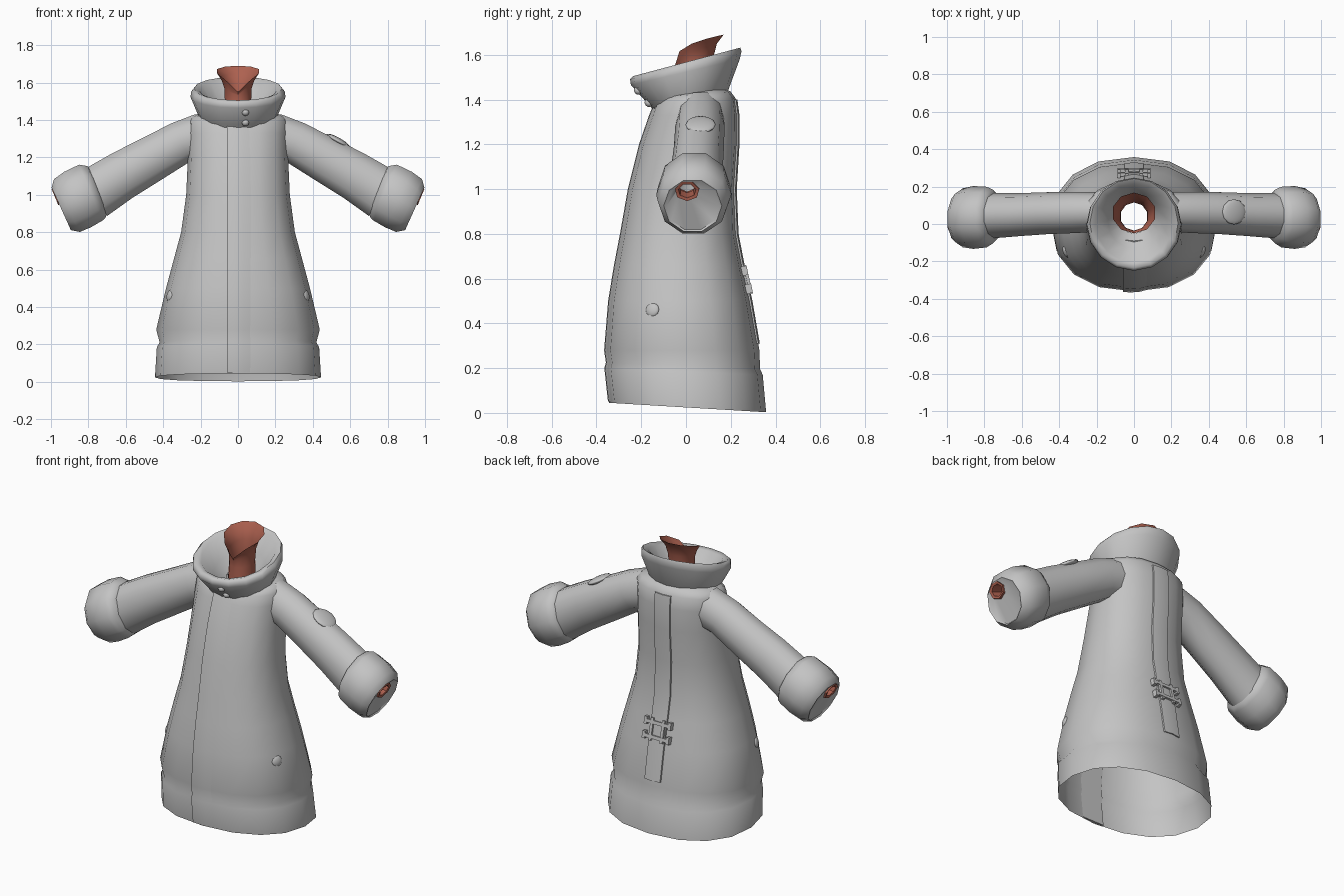
import bpy, bmesh, math
from mathutils import Vector

if "Cube" in bpy.data.objects:
    bpy.data.objects.remove(bpy.data.objects["Cube"])


def material(name, rgb):
    m = bpy.data.materials.new(name)
    m.diffuse_color = (*rgb, 1)
    m.use_nodes = True
    m.node_tree.nodes["Principled BSDF"].inputs["Base Color"].default_value = m.diffuse_color
    return m


GREY = material("coat_grey", (0.55, 0.55, 0.55))
SKIN = material("skin_red", (0.42, 0.12, 0.08))


def finish(name, bm, mat, angle=50):
    bmesh.ops.recalc_face_normals(bm, faces=bm.faces)
    me = bpy.data.meshes.new(name)
    bm.to_mesh(me)
    bm.free()
    ob = bpy.data.objects.new(name, me)
    bpy.context.collection.objects.link(ob)
    me.materials.append(mat)
    bpy.ops.object.select_all(action='DESELECT')
    ob.select_set(True)
    bpy.context.view_layer.objects.active = ob
    bpy.ops.object.shade_smooth_by_angle(angle=math.radians(angle))
    return ob


def loft(name, rings, mat, caps=False, angle=50):
    bm = bmesh.new()
    loops = [[bm.verts.new(p) for p in r] for r in rings]
    n = len(loops[0])
    for a, b in zip(loops, loops[1:]):
        for i in range(n):
            j = (i + 1) % n
            bm.faces.new((a[i], a[j], b[j], b[i]))
    if caps:
        bm.faces.new(loops[0])
        bm.faces.new(loops[-1])
    return finish(name, bm, mat, angle)


def spow(v, e):
    return math.copysign(abs(v) ** e, v)


def level_ring(zf, zb, yf, yb, rx, n=16, e=2.0, p=1.0):
    """Horizontal ring, tilted between a front and a back height."""
    pts = []
    for i in range(n):
        a = 2 * math.pi * i / n
        t = (1 - spow(math.cos(a), 2 / e)) / 2
        pts.append((rx * spow(math.sin(a), 2 / e),
                    yf + (yb - yf) * t, zf + (zb - zf) * t ** p))
    return pts


def sleeve_ring(s, top, bottom, cy, ry, n=10):
    """Ring across a sleeve, spanned by its top and bottom points in xz."""
    t, b = Vector((top[0], cy, top[1])), Vector((bottom[0], cy, bottom[1]))
    c, u = (t + b) / 2, (t - b) / 2
    pts = []
    for i in range(n):
        a = 2 * math.pi * (i + 0.5) / n
        q = c + u * math.cos(a) * 1.04 + Vector((0, ry * math.sin(a), 0))
        pts.append((s * q.x, q.y, q.z))
    return pts


def dome(name, loc, normal, size, mat=GREY):
    """Flattened ball whose thin axis follows the normal."""
    bm = bmesh.new()
    bmesh.ops.create_uvsphere(bm, u_segments=12, v_segments=8, radius=1)
    ob = finish(name, bm, mat, 60)
    ob.scale = size
    ob.location = loc
    ob.rotation_euler = Vector(normal).to_track_quat('Z', 'Y').to_euler()
    return ob


def block(name, loc, size, tilt=0.0):
    bm = bmesh.new()
    bmesh.ops.create_cube(bm, size=1)
    for v in bm.verts:
        v.co = Vector(v.co[i] * size[i] for i in range(3))
    ob = finish(name, bm, GREY, 30)
    ob.location = loc
    ob.rotation_euler.x = tilt
    return ob


# Coat body: front z, back z, front y, back y, half width
body = [(.045, .003, -.343, .358, .444), (.20, .17, -.36, .343, .434),
        (.225, .195, -.353, .331, .419), (.28, .28, -.361, .328, .437),
        (.50, .50, -.343, .29, .385), (.66, .66, -.317, .255, .342),
        (.80, .80, -.29, .228, .304), (1.0, 1.0, -.255, .22, .277),
        (1.2, 1.2, -.205, .232, .268), (1.33, 1.33, -.16, .232, .268),
        (1.385, 1.405, -.137, .222, .265), (1.41, 1.435, -.115, .20, .245),
        (1.42, 1.45, -.09, .17, .19)]
loft("coat_body", [level_ring(*r, e=2.25) for r in body], GREY)

# Flared collar, folded over its rim and down to the neck
collar = [(1.34, 1.41, -.135, .17, .19), (1.375, 1.44, -.165, .188, .205),
          (1.465, 1.58, -.246, .24, .254), (1.49, 1.615, -.25, .248, .25),
          (1.505, 1.632, -.235, .243, .236), (1.50, 1.615, -.205, .215, .205),
          (1.43, 1.51, -.13, .16, .14), (1.40, 1.43, -.05, .115, .085)]
loft("collar", [level_ring(*r) for r in collar], GREY, angle=60)

# Neck: open tube with a slanted flaring rim
neck = [(1.37, 1.40, -.045, .12, .08), (1.49, 1.53, -.035, .115, .074),
        (1.53, 1.60, -.036, .125, .077, 10, 2, .5),
        (1.54, 1.65, -.043, .138, .092, 10, 2, .4),
        (1.55, 1.69, -.05, .168, .118, 10, 2, .32)]
loft("neck", [level_ring(*(r if len(r) > 5 else r + (10,))) for r in neck], SKIN)


def strip(name, side, z0, z1, profile):
    """Raised band following the body; profile holds (x, rise) points."""
    rows = [(r[side], r[2 + side]) for r in body]

    def y_at(z):
        for (za, ya), (zb, yb) in zip(rows, rows[1:]):
            if za <= z <= zb:
                return ya + (yb - ya) * (z - za) / (zb - za)
        return rows[0][1]
    pts = [(z0, y_at(z0))] + [p for p in rows if z0 < p[0] < z1] + [(z1, y_at(z1))]
    d = 1 if side else -1
    loft(name, [[(x, y + d * r, z) for x, r in profile] for z, y in pts], GREY, True, 60)


# The placket has one free edge; the back band is a soft ridge
strip("front_placket", 0, .05, 1.37,
      [(-.06, -.014), (-.06, .002), (-.02, .005), (.03, .002), (.085, -.014)])
strip("back_band", 1, .31, 1.40,
      [(-.055, -.014), (-.052, .001), (0, .007), (.052, .001), (.055, -.014)])

# Sleeves, cuffs closed around the wrists, and open wrists
sleeve = [((.23, 1.432), (.14, 1.20), .065, .105), ((.36, 1.382), (.25, 1.18), .062, .11),
          ((.52, 1.30), (.40, 1.085), .058, .112), ((.67, 1.225), (.56, .985), .05, .115),
          ((.82, 1.14), (.70, .885), .045, .122)]
cuff = [((.79, 1.135), (.70, .90), .045, .12), ((.805, 1.155), (.708, .875), .04, .145),
        ((.85, 1.163), (.725, .86), .037, .162), ((.93, 1.125), (.785, .825), .035, .168),
        ((.985, 1.085), (.845, .80), .033, .158), ((.997, 1.04), (.893, .81), .03, .13),
        ((.988, 1.03), (.888, .818), .03, .118), ((.983, 1.024), (.95, .955), .005, .045)]
wrist = [((.86, 1.08), (.82, .99), .005, .05), ((.95, 1.045), (.91, .955), .005, .05),
         ((.998, 1.034), (.962, .948), .005, .056), ((.99, 1.022), (.964, .962), .005, .04),
         ((.92, 1.045), (.89, .985), .005, .036)]
for s, side in ((1, "left"), (-1, "right")):
    loft(side + "_sleeve", [sleeve_ring(s, *r) for r in sleeve], GREY)
    loft(side + "_cuff", [sleeve_ring(s, *r) for r in cuff], GREY, angle=45)
    loft(side + "_wrist", [sleeve_ring(s, *r, n=7) for r in wrist], SKIN)
    dome(side + "_pocket_button", (s * .364, -.15, .46), (s * .9, -.4, .2), (.032, .032, .014))

# Sleeve patch and collar buttons
dome("sleeve_patch", (.535, .065, 1.288), (.49, 0, .87), (.068, .072, .018))
for z, y in ((1.44, -.216), (1.385, -.168)):
    dome("collar_button", (.04, y, z), (0, -.8, -.5), (.019, .019, .016))

# Back buckle: two crossbars with end caps, joined by two uprights
for z, y in ((.635, .266), (.555, .286)):
    block("buckle_bar", (0, y, z), (.16, .018, .02), .2)
    for s in (1, -1):
        block("buckle_end", (s * .08, y - .006, z), (.018, .03, .042), .2)
for s in (1, -1):
    block("buckle_upright", (s * .038, .275, .595), (.018, .018, .13), .23)
